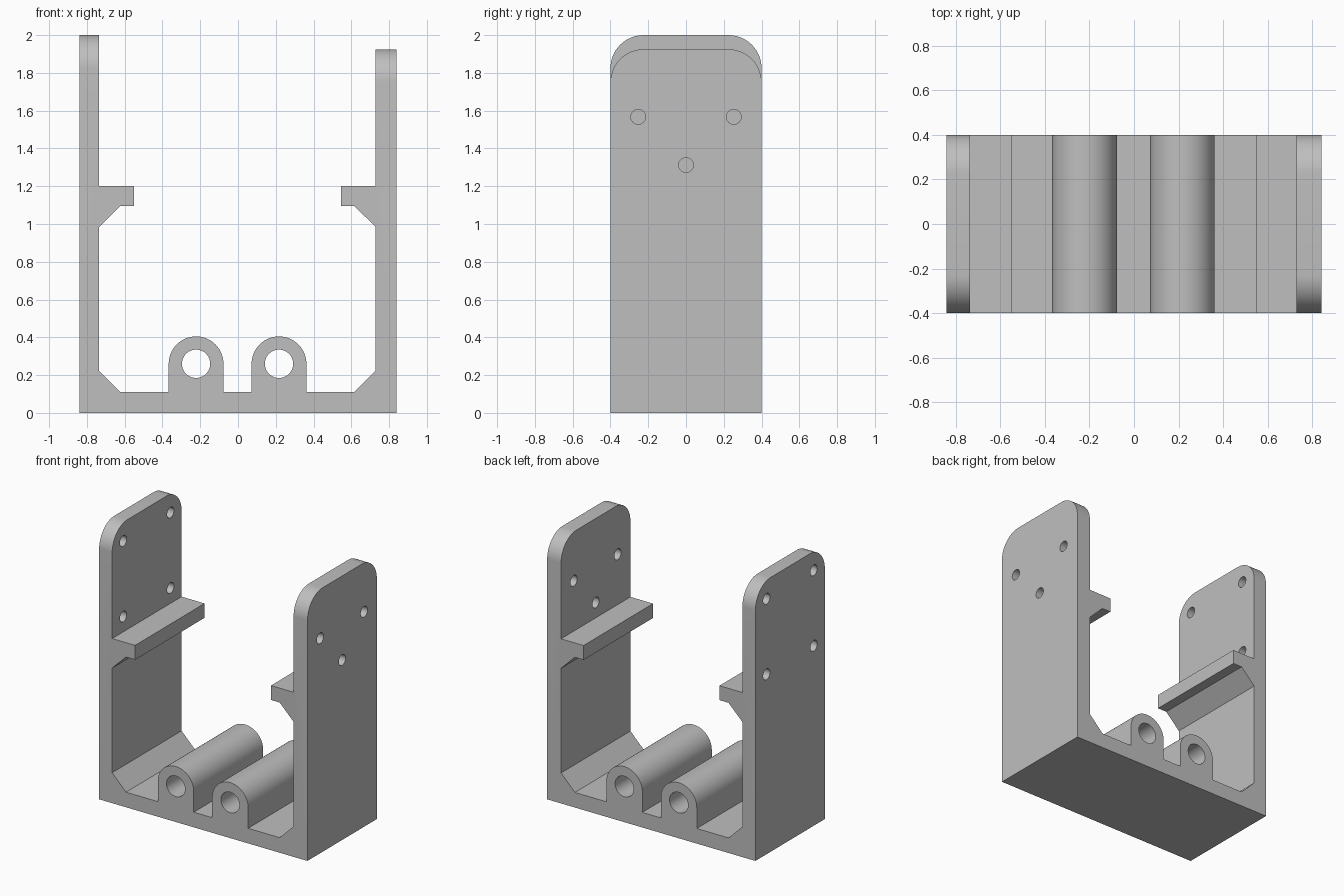
import bpy, bmesh
from math import pi, sin, cos, radians

if "Cube" in bpy.data.objects:
    bpy.data.objects.remove(bpy.data.objects["Cube"], do_unlink=True)

HALF_W, HALF_D = 0.84, 0.40
FLOOR = 0.11
TALL, SHORT = 2.0, 1.925
CORNER = 0.175
BOSS_R, BORE_R, BOSS_Z = 0.145, 0.075, 0.26
BOSS_X = (-0.222, 0.217)
SCREW_R = 0.039

grey = bpy.data.materials.new("plain grey")
grey.use_nodes = True
COLOUR = (0.52, 0.52, 0.52, 1)
grey.diffuse_color = COLOUR
grey.node_tree.nodes["Principled BSDF"].inputs["Base Color"].default_value = COLOUR


def wall(side, top, inner, lip):
    """Inner outline of one wall, from its top outer corner to the floor."""
    gusset = inner - 0.112
    pts = [(HALF_W, 0), (HALF_W, top), (inner, top), (inner, 1.2), (lip, 1.2),
           (lip, 1.095), (gusset, 1.095), (inner, 0.985),
           (inner, 0.222), (gusset, FLOOR)]
    return [(side * x, z) for x, z in pts]


def boss(cx, steps=32):
    """Round-topped rib outline, from left to right."""
    arc = [(cx - BOSS_R * cos(pi * i / steps), BOSS_Z + BOSS_R * sin(pi * i / steps))
           for i in range(steps + 1)]
    return [(cx - BOSS_R, FLOOR)] + arc + [(cx + BOSS_R, FLOOR)]


# Cradle: one U-shaped profile pulled from front to back
outline = wall(-1, TALL, 0.735, 0.55)
for cx in BOSS_X:
    outline += boss(cx)
outline += reversed(wall(1, SHORT, 0.728, 0.546))

bm = bmesh.new()
front = bm.faces.new([bm.verts.new((x, -HALF_D, z)) for x, z in outline])
pulled = bmesh.ops.extrude_face_region(bm, geom=[front])
moved = [v for v in pulled["geom"] if isinstance(v, bmesh.types.BMVert)]
bmesh.ops.translate(bm, verts=moved, vec=(0, 2 * HALF_D, 0))
bmesh.ops.recalc_face_normals(bm, faces=bm.faces)

# Rounded upper corners of both walls
corners = [e for e in bm.edges
           if abs(e.verts[0].co.y - e.verts[1].co.y) < 0.001
           and all(v.co.z > SHORT - 0.01 for v in e.verts)]
bmesh.ops.bevel(bm, geom=corners, offset=CORNER, segments=14, profile=0.5,
                affect='EDGES', clamp_overlap=False)
mesh = bpy.data.meshes.new("cradle_bracket")
bm.to_mesh(mesh)
bm.free()
mesh.materials.append(grey)
bracket = bpy.data.objects.new("cradle_bracket", mesh)
bpy.context.collection.objects.link(bracket)


def drill(location, radius, depth, rotation):
    """Cut a round hole through the bracket."""
    bpy.ops.mesh.primitive_cylinder_add(vertices=40, radius=radius, depth=depth,
                                        location=location, rotation=rotation)
    cutter = bpy.context.object
    cutter.name = "hole_cutter"
    cutter.hide_render = True
    cutter.data.materials.append(grey)
    bpy.ops.object.select_all(action='DESELECT')
    bracket.select_set(True)
    bpy.context.view_layer.objects.active = bracket
    mod = bracket.modifiers.new("hole", 'BOOLEAN')
    mod.operation = 'DIFFERENCE'
    mod.solver = 'EXACT'
    mod.object = cutter
    bpy.ops.object.modifier_apply(modifier=mod.name)
    bpy.data.objects.remove(cutter, do_unlink=True)


# Rod bores through the two bosses
for cx in BOSS_X:
    drill((cx, 0, BOSS_Z), BORE_R, 1, (radians(90), 0, 0))

# Screw holes: three in the short wall, four in the tall wall
for y, z in ((-0.253, 1.567), (0.253, 1.567), (0, 1.312)):
    drill((0.785, y, z), SCREW_R, 0.3, (0, radians(90), 0))
for y in (-0.272, 0.272):
    for z in (1.312, 1.862):
        drill((-0.785, y, z), SCREW_R, 0.3, (0, radians(90), 0))

bpy.ops.object.shade_smooth_by_angle(angle=radians(30))
